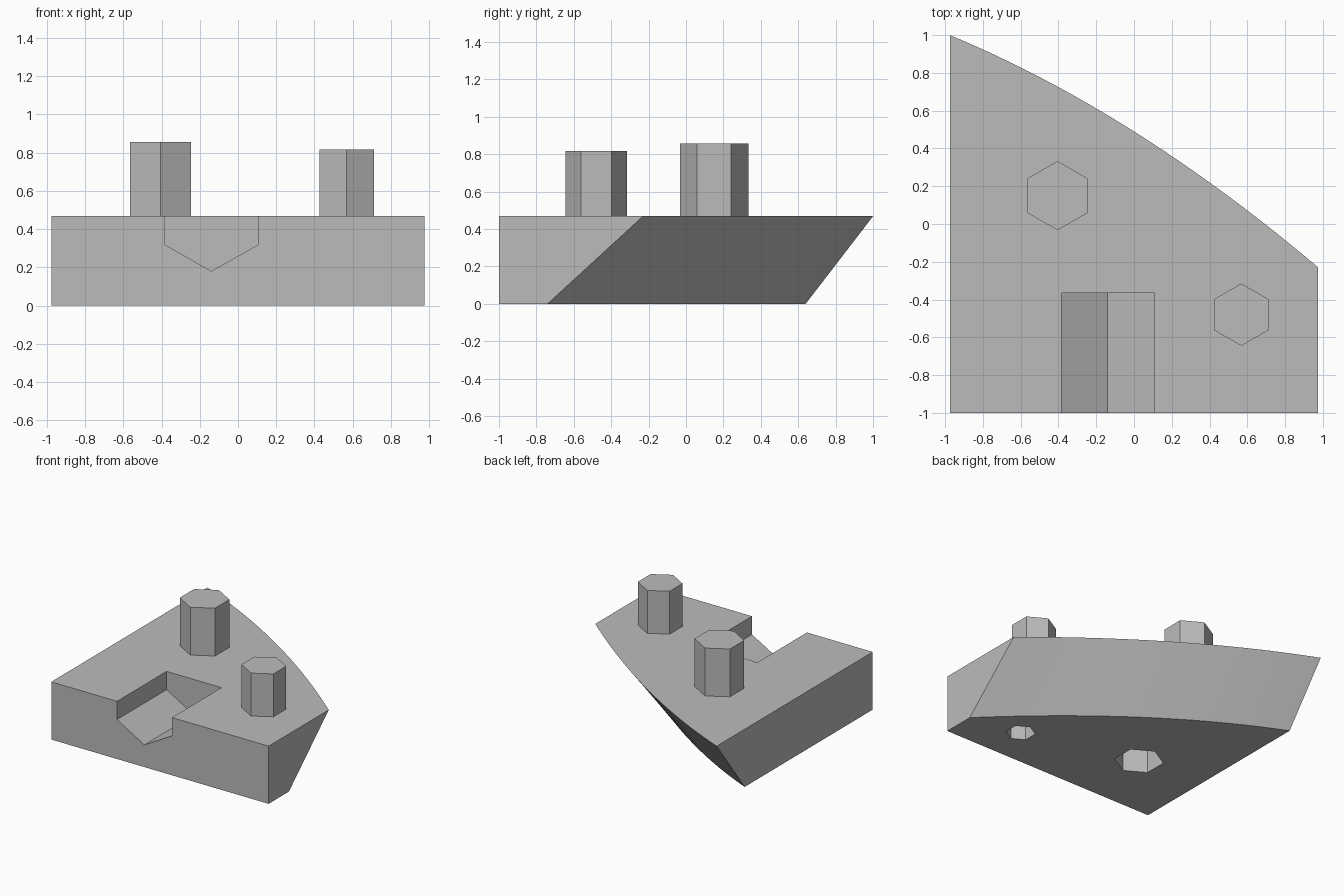
import bpy, bmesh, math

cube = bpy.data.objects.get("Cube")
if cube:
    bpy.data.objects.remove(cube, do_unlink=True)

GREY = (0.5, 0.5, 0.5, 1)
mat = bpy.data.materials.new("plain grey")
mat.use_nodes = True
mat.diffuse_color = GREY
mat.node_tree.nodes["Principled BSDF"].inputs["Base Color"].default_value = GREY

HALF, TOP, SEGMENTS = 0.975, 0.468, 24


def loft(name, lower, upper):
    """Solid between two matching outlines of 3D points."""
    bm = bmesh.new()
    a = [bm.verts.new(p) for p in lower]
    b = [bm.verts.new(p) for p in upper]
    bm.faces.new(a)
    bm.faces.new(b)
    n = len(a)
    for i in range(n):
        j = (i + 1) % n
        bm.faces.new((a[i], a[j], b[j], b[i]))
    bmesh.ops.recalc_face_normals(bm, faces=bm.faces[:])
    mesh = bpy.data.meshes.new(name)
    bm.to_mesh(mesh)
    bm.free()
    mesh.materials.append(mat)
    obj = bpy.data.objects.new(name, mesh)
    bpy.context.collection.objects.link(obj)
    return obj


def hexagon(name, x, y, radius, z0, z1):
    """Upright hexagonal prism with corners towards front and back."""
    ring = [(x + radius * math.sin(k * math.pi / 3),
             y + radius * math.cos(k * math.pi / 3)) for k in range(6)]
    return loft(name, [(*p, z0) for p in ring], [(*p, z1) for p in ring])


def outline(left_y, right_y, bulge, z):
    """Straight front and sides, bowed back edge."""
    pts = [(-HALF, -1, z), (HALF, -1, z)]
    for i in range(SEGMENTS + 1):
        t = 1 - 2 * i / SEGMENTS
        y = (left_y + right_y) / 2 + (right_y - left_y) / 2 * t + bulge * (1 - t * t)
        pts.append((HALF * t, y, z))
    return pts


# Body with a curved, undercut back
body = loft("body", outline(0.64, -0.74, 0.135, 0), outline(1, -0.23, 0.105, TOP))

# Front notch with a V floor, and sockets in the underside
notch = [(-0.385, 0.7), (-0.385, 0.32), (-0.14, 0.18), (0.108, 0.32), (0.108, 0.7)]
cutters = [
    loft("notch_cutter", [(x, -1.2, z) for x, z in notch],
         [(x, -0.365, z) for x, z in notch]),
    hexagon("large_socket_cutter", -0.405, -0.425, 0.183, -0.2, 0.2),
    hexagon("small_socket_cutter", 0.54, -0.67, 0.11, -0.2, 0.2),
]
for cutter in cutters:
    mod = body.modifiers.new(cutter.name, "BOOLEAN")
    mod.operation = "DIFFERENCE"
    mod.solver = "EXACT"
    mod.object = cutter

# Bake the cuts, then drop the cutters
bpy.context.view_layer.update()
graph = bpy.context.evaluated_depsgraph_get()
baked = bpy.data.meshes.new_from_object(body.evaluated_get(graph))
body.modifiers.clear()
body.data = baked
for cutter in cutters:
    bpy.data.objects.remove(cutter, do_unlink=True)

# Pegs on the top
hexagon("large_peg", -0.405, 0.15, 0.183, TOP, 0.856)
hexagon("small_peg", 0.568, -0.48, 0.165, TOP, 0.816)

# Smooth only the bowed back
bpy.ops.object.select_all(action="DESELECT")
body.select_set(True)
bpy.context.view_layer.objects.active = body
bpy.ops.object.shade_smooth_by_angle(angle=math.radians(20))
